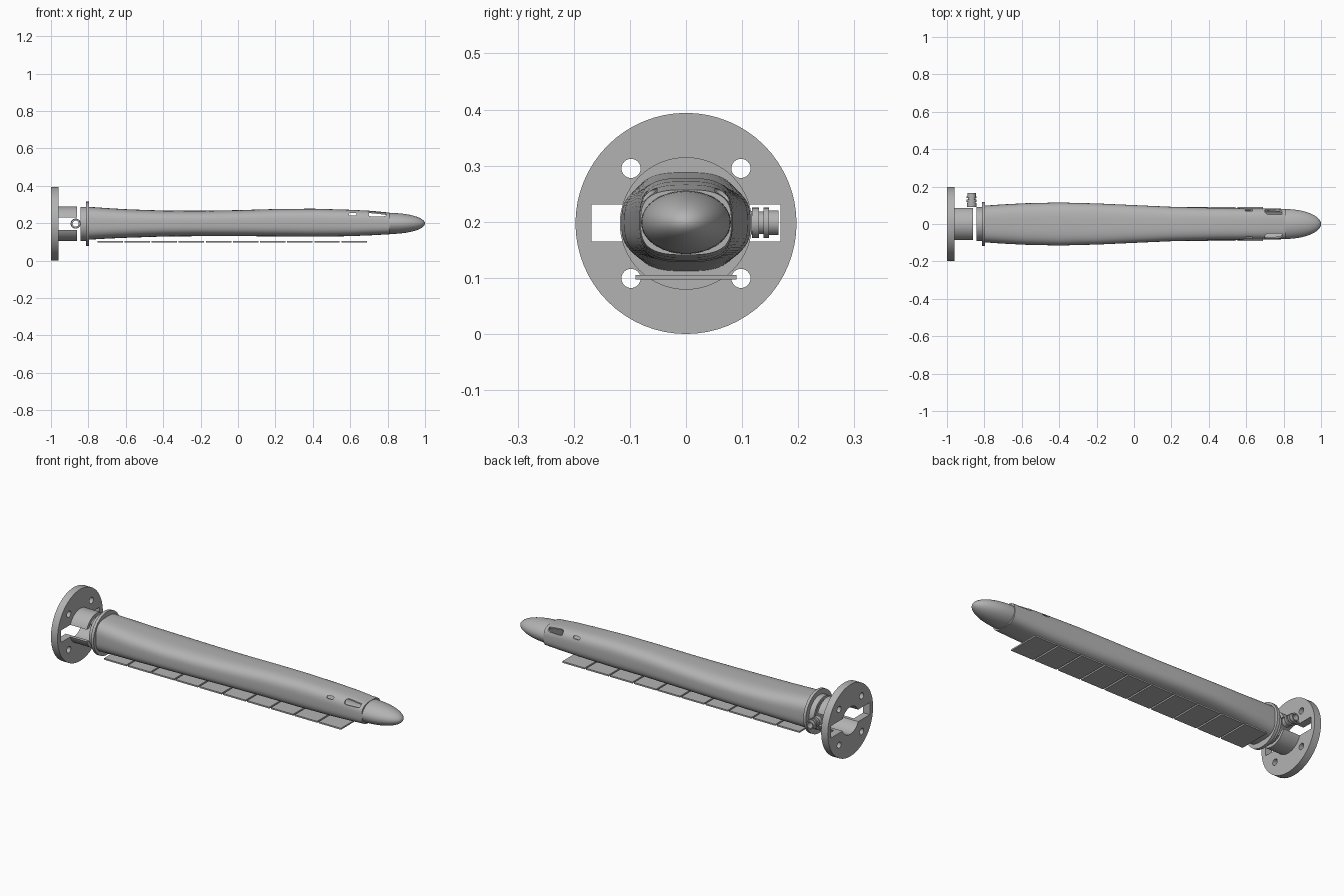
import bpy, bmesh, math

if "Cube" in bpy.data.objects:
    bpy.data.objects.remove(bpy.data.objects["Cube"], do_unlink=True)

grey = bpy.data.materials.new("plain_grey")
grey.use_nodes = True
COLOUR = (0.45, 0.45, 0.45, 1)
grey.diffuse_color = COLOUR
grey.node_tree.nodes["Principled BSDF"].inputs["Base Color"].default_value = COLOUR

CZ = 0.197  # height of the long axis


def finish(name, bm):
    bmesh.ops.recalc_face_normals(bm, faces=bm.faces)
    mesh = bpy.data.meshes.new(name)
    bm.to_mesh(mesh)
    bm.free()
    mesh.materials.append(grey)
    obj = bpy.data.objects.new(name, mesh)
    bpy.context.collection.objects.link(obj)
    return obj


def loft(name, stations, axis="X", power=2, seg=64, closed=False):
    """Rings (t, a, b, ra, rb) along X (a=y, b=z) or Y (a=x, b=z)."""
    bm = bmesh.new()
    rings = []
    for t, a, b, ra, rb in stations:
        ring = []
        for i in range(seg):
            ang = 2 * math.pi * i / seg
            c, s = math.cos(ang), math.sin(ang)
            u = a + ra * math.copysign(abs(c) ** (2 / power), c)
            v = b + rb * math.copysign(abs(s) ** (2 / power), s)
            ring.append(bm.verts.new((t, u, v) if axis == "X" else (u, t, v)))
        rings.append(ring)
    pairs = list(zip(rings, rings[1:]))
    if closed:
        pairs.append((rings[-1], rings[0]))
    else:
        bm.faces.new(rings[0])
        bm.faces.new(rings[-1])
    for p, q in pairs:
        for i in range(seg):
            j = (i + 1) % seg
            bm.faces.new((p[i], p[j], q[j], q[i]))
    return finish(name, bm)


def rod(name, x0, x1, r, y=0, z=CZ):
    return loft(name, [(x0, y, z, r, r), (x1, y, z, r, r)])


def box(name, lo, hi):
    bm = bmesh.new()
    bmesh.ops.create_cube(bm, size=1)
    for v in bm.verts:
        v.co = [l + (c + 0.5) * (h - l) for c, l, h in zip(v.co, lo, hi)]
    return finish(name, bm)


def cut(obj, cutter):
    mod = obj.modifiers.new("cut", "BOOLEAN")
    mod.operation = "DIFFERENCE"
    mod.solver = "EXACT"
    mod.object = cutter
    bpy.context.view_layer.objects.active = obj
    bpy.ops.object.modifier_apply(modifier=mod.name)
    bpy.data.objects.remove(cutter, do_unlink=True)


def slot(half_width):
    return box("slot_cutter", (-1.1, -half_width, 0.165), (-0.82, half_width, 0.231))


# Mounting flange with bore, cross slot and four bolt holes
flange = rod("mounting_flange", -1, -0.96, CZ)
cut(flange, rod("bore_cutter", -1.1, -0.9, 0.075))
cut(flange, slot(0.168))
for sy in (-1, 1):
    for sz in (-1, 1):
        cut(flange, rod("bolt_cutter", -1.1, -0.9, 0.017, sy * 0.098, CZ + sz * 0.098))

# Neck split into two half shells by the slot
neck = rod("split_neck", -0.96, -0.86, 0.092)
cut(neck, rod("bore_cutter", -1.1, -0.8, 0.075))
cut(neck, slot(0.2))

# Collar and round ring at the root of the body
collar = rod("root_collar", -0.842, -0.8, 0.091)
cut(collar, rod("bore_cutter", -0.9, -0.81, 0.075))
ring = rod("root_ring", -0.812, -0.796, 0.118)

# Ribbed hose nozzle on the back side
profile = [(0.092, 0.016), (0.092, 0.025), (0.113, 0.025), (0.113, 0.021), (0.118, 0.021),
           (0.118, 0.027), (0.13, 0.027), (0.13, 0.02), (0.138, 0.02), (0.138, 0.027),
           (0.148, 0.027), (0.148, 0.022), (0.165, 0.022), (0.165, 0.016)]
nozzle = loft("hose_nozzle", [(y, -0.868, 0.198, r, r) for y, r in profile],
              axis="Y", seg=32, closed=True)

# Long body: x, half width, bottom, top
sections = [(-0.8, 0.098, 0.112, 0.288), (-0.7, 0.105, 0.118, 0.281),
            (-0.58, 0.111, 0.123, 0.274), (-0.4, 0.115, 0.129, 0.268),
            (-0.2, 0.11, 0.131, 0.267), (0, 0.101, 0.131, 0.27),
            (0.2, 0.092, 0.13, 0.276), (0.4, 0.087, 0.128, 0.278),
            (0.6, 0.084, 0.131, 0.272), (0.72, 0.083, 0.136, 0.266),
            (0.81, 0.081, 0.141, 0.257)]


def body_rings(wall):
    return [(x, 0, (lo + hi) / 2, w - wall, (hi - lo) / 2 - wall)
            for x, w, lo, hi in sections]


body = loft("body_shell", body_rings(0), power=3)
inner = body_rings(0.006)
inner[0] = (-0.79,) + inner[0][1:]
inner[-1] = (0.8,) + inner[-1][1:]
cut(body, loft("cavity_cutter", inner, power=3))

# Paired side windows: one large, one small
for side in (-1, 1):
    for x, z, rx, rz in ((0.745, 0.2485, 0.046, 0.0125), (0.613, 0.248, 0.02, 0.007)):
        cut(body, loft("window_cutter", [(side * 0.052, x, z, rx, rz),
                                         (side * 0.13, x, z, rx, rz)],
                       axis="Y", power=4, seg=32))

# Rounded nose
nose_rings = []
for i in range(17):
    a = math.pi / 2 * i / 16
    k = max(math.cos(a), 0.004)
    nose_rings.append((0.805 + 0.195 * math.sin(a), 0, 0.199, 0.08 * k, 0.0565 * k))
nose = loft("rounded_nose", nose_rings)

# Row of flat plates below the body
for i in range(10):
    x = -0.752 + i * 0.145
    box("under_plate_%d" % (i + 1), (x, -0.09, 0.097), (x + 0.136, 0.09, 0.105))

# Smooth shading with sharp edges kept
bpy.ops.object.select_all(action="DESELECT")
for obj in (flange, neck, collar, ring, nozzle, body, nose):
    obj.select_set(True)
bpy.context.view_layer.objects.active = body
bpy.ops.object.shade_smooth_by_angle(angle=math.radians(30))
